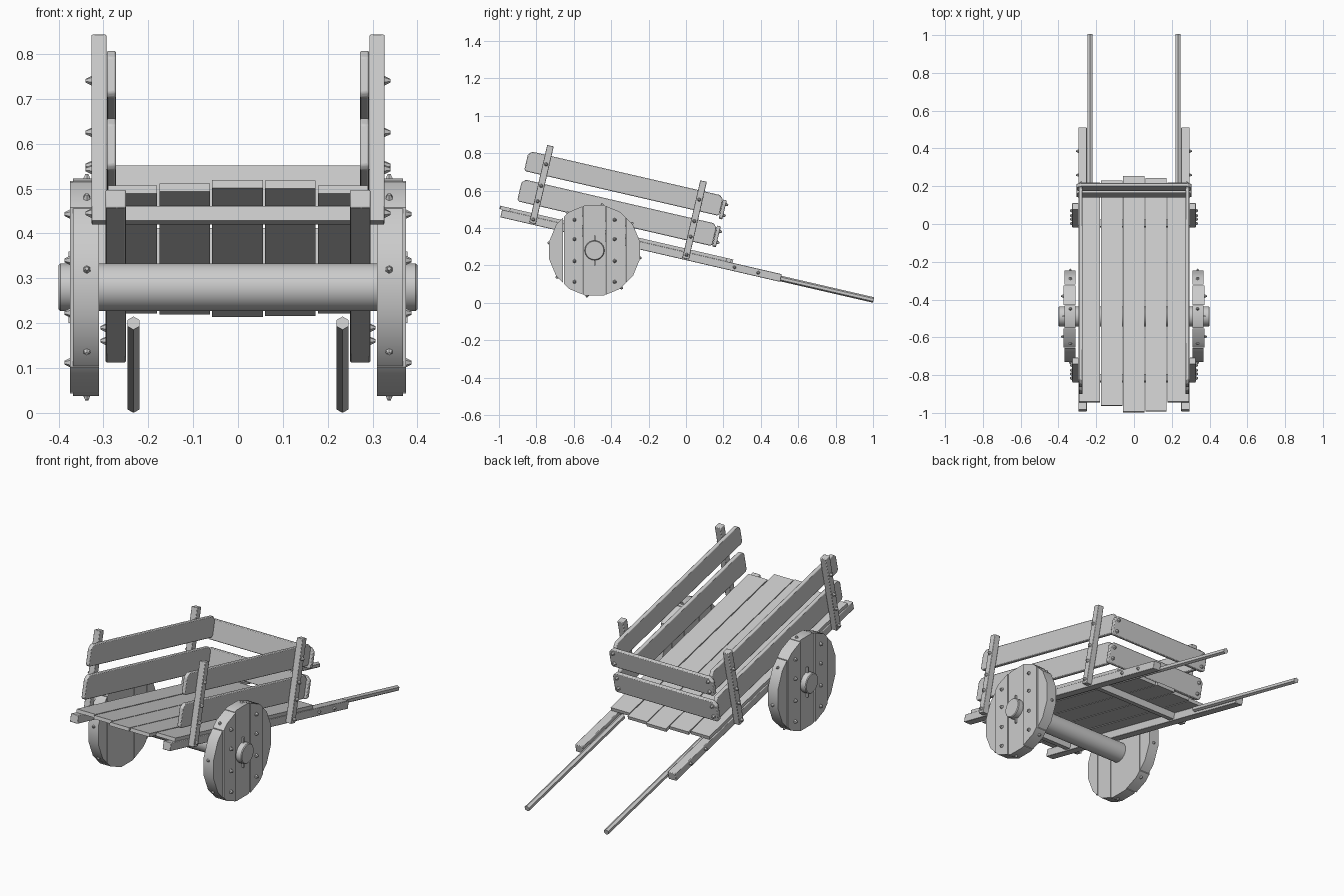
import bpy, bmesh, math
from mathutils import Matrix, Vector

if "Cube" in bpy.data.objects:
    bpy.data.objects.remove(bpy.data.objects["Cube"])

wood = bpy.data.materials.new("grey_wood")
wood.use_nodes = True
GREY = (0.6, 0.6, 0.6, 1)
wood.diffuse_color = GREY
wood.node_tree.nodes["Principled BSDF"].inputs["Base Color"].default_value = GREY

TILT = Matrix.Rotation(math.radians(-13), 4, 'X')   # cart rests on its shafts
FLAT = Matrix.Identity(4)


def finish(name, bm, matrix, bevel=0, smooth=True):
    bmesh.ops.recalc_face_normals(bm, faces=bm.faces)
    mesh = bpy.data.meshes.new(name)
    bm.to_mesh(mesh)
    bm.free()
    mesh.materials.append(wood)
    obj = bpy.data.objects.new(name, mesh)
    bpy.context.collection.objects.link(obj)
    obj.matrix_world = matrix
    if bevel:
        mod = obj.modifiers.new("bevel", 'BEVEL')
        mod.width, mod.segments = bevel, 2
    if smooth:
        bpy.ops.object.select_all(action='DESELECT')
        obj.select_set(True)
        bpy.context.view_layer.objects.active = obj
        bpy.ops.object.shade_smooth_by_angle(angle=math.radians(35))
    return obj


def box(name, x, y, z, matrix=TILT, bevel=0):
    """Box between pairs of limits."""
    bm = bmesh.new()
    bmesh.ops.create_cube(bm, size=1)
    for v in bm.verts:
        v.co = [lo + (c + 0.5) * (hi - lo) for c, (lo, hi) in zip(v.co, (x, y, z))]
    return finish(name, bm, matrix, bevel, bool(bevel))


def board(name, length, height, thick, matrix, cut=0.02, bevel=0.004):
    """Board with clipped corners: length on local x, height on y, thickness on z."""
    bm = bmesh.new()
    a, b = length / 2, height / 2
    outline = [(-a, -b + cut / 2), (-a + cut / 2, -b), (a - cut / 2, -b), (a, -b + cut / 2),
               (a, b - cut), (a - cut, b), (-a + cut, b), (-a, b - cut)]
    face = bm.faces.new([bm.verts.new((p, q, -thick / 2)) for p, q in outline])
    up = bmesh.ops.extrude_face_region(bm, geom=[face])["geom"]
    bmesh.ops.translate(bm, vec=(0, 0, thick),
                        verts=[g for g in up if isinstance(g, bmesh.types.BMVert)])
    return finish(name, bm, matrix, bevel)


def rod(name, radius, tip, depth, sides, centre, axis, frame, smooth=False):
    bm = bmesh.new()
    bmesh.ops.create_cone(bm, cap_ends=True, segments=sides, radius1=radius,
                          radius2=tip, depth=depth)
    turn = Vector(axis).to_track_quat('Z', 'Y').to_matrix().to_4x4()
    return finish(name, bm, frame @ Matrix.Translation(centre) @ turn, 0, smooth)


def bolt(name, centre, axis, frame=TILT):
    rod(name, 0.012, 0.004, 0.016, 6, centre, axis, frame)


# Floor planks: left edge, right edge, front end, back end
planks = [(-0.29, -0.18, -1.03, 0.16), (-0.175, -0.062, -1.05, 0.17),
          (-0.058, 0.056, -1.085, 0.195), (0.06, 0.173, -1.08, 0.185),
          (0.178, 0.29, -1.03, 0.16)]
for i, (x0, x1, y0, y1) in enumerate(planks):
    box(f"floor_plank_{i + 1}", (x0, x1), (y0, y1), (0.264, 0.282))

# Cross bars under the floor, carrying the posts
for name, u in (("front_cross_bar", -0.895), ("back_cross_bar", -0.055)):
    box(name, (-0.325, 0.325), (u - 0.018, u + 0.018), (0.229, 0.263))

# Tailgate boards, facing back
BACKWARD = Matrix.Rotation(math.radians(90), 4, 'X')
for name, mid, height in (("lower_tailgate", 0.382, 0.115), ("upper_tailgate", 0.53, 0.105)):
    board(name, 0.61, height, 0.02,
          TILT @ Matrix.Translation((0, 0.079, mid)) @ BACKWARD)
    for s in (-1, 1):
        for dz in (-0.03, 0.03):
            bolt(name + "_bolt", (s * 0.28, 0.094, mid + dz), (0, 1, 0))

SIDEWAYS = Matrix.Rotation(math.radians(90), 4, 'Z') @ BACKWARD
WHEEL_Y, WHEEL_Z, WHEEL_R = -0.489, 0.28, 0.247
EDGES = [-0.26, -0.166, -0.064, 0.06, 0.166, 0.26]

for s, side in ((1, "left"), (-1, "right")):
    # Long beam and shaft
    box(side + "_beam", sorted((s * 0.25, s * 0.295)), (-1.07, 0.465), (0.222, 0.264),
        bevel=0.003)
    rod(side + "_shaft", 0.015, 0.015, 0.824, 6, (s * 0.233, 0.562, 0.24), (0, 1, 0), TILT)
    for u in (0.21, 0.34):
        bolt(side + "_beam_bolt", (s * 0.298, u, 0.243), (s, 0, 0))

    # Side boards
    for name, mid, height in (("lower", 0.387, 0.122), ("upper", 0.547, 0.11)):
        board(f"{side}_{name}_side_board", 1.07, height, 0.02,
              TILT @ Matrix.Translation((s * 0.282, -0.467, mid)) @ SIDEWAYS)

    # Posts
    for name, u in (("front", -0.895), ("back", -0.055)):
        box(f"{side}_{name}_post", sorted((s * 0.293, s * 0.327)), (u - 0.018, u + 0.018),
            (0.229, 0.655), bevel=0.003)
        for w in (0.25, 0.35, 0.435, 0.553):
            bolt(f"{side}_{name}_post_bolt", (s * 0.332, u, w), (s, 0, 0))

    # Wheel sawn from upright boards
    place = Matrix.Translation((0, WHEEL_Y, WHEEL_Z))
    for i in range(5):
        outer = 0.374 if i in (1, 3) else 0.368
        bm = bmesh.new()
        bmesh.ops.create_cone(bm, cap_ends=True, segments=16, radius1=WHEEL_R,
                              radius2=WHEEL_R, depth=outer - 0.31,
                              matrix=Matrix.Translation((s * (outer + 0.31) / 2, 0, 0))
                              @ Matrix.Rotation(math.radians(11.25), 4, 'X')
                              @ Matrix.Rotation(math.radians(90), 4, 'Y'))
        for y, direction in ((EDGES[i] + 0.0015, -1), (EDGES[i + 1] - 0.0015, 1)):
            bmesh.ops.bisect_plane(bm, geom=bm.verts[:] + bm.edges[:] + bm.faces[:],
                                   plane_co=(0, y, 0), plane_no=(0, direction, 0),
                                   clear_outer=True)
            bmesh.ops.holes_fill(bm, edges=[e for e in bm.edges if e.is_boundary])
        finish(f"{side}_wheel_board_{i + 1}", bm, place)
    for y in (-0.107, 0.107):
        for z in (-0.168, -0.057, 0.06, 0.163):
            bolt(side + "_wheel_bolt", (s * 0.379, y, z), (s, 0, 0), place)
    for k in range(8):
        a = math.radians(9.4 + 45 * k)
        d = Vector((0, -math.cos(a), math.sin(a)))
        bolt(side + "_rim_bolt", d * WHEEL_R + Vector((s * 0.337, 0, 0)), d, place)

    # Wedges pinning the hub
    for z in (-0.065, 0.065):
        box(side + "_hub_wedge", sorted((s * 0.36, s * 0.378)), (-0.004, 0.004),
            (z - 0.015, z + 0.015), place)

# Axle running through both wheels
axle = rod("axle", 0.053, 0.053, 0.8, 24, (0, WHEEL_Y, WHEEL_Z), (1, 0, 0), FLAT, True)
axle.modifiers.new("bevel", 'BEVEL').width = 0.004
